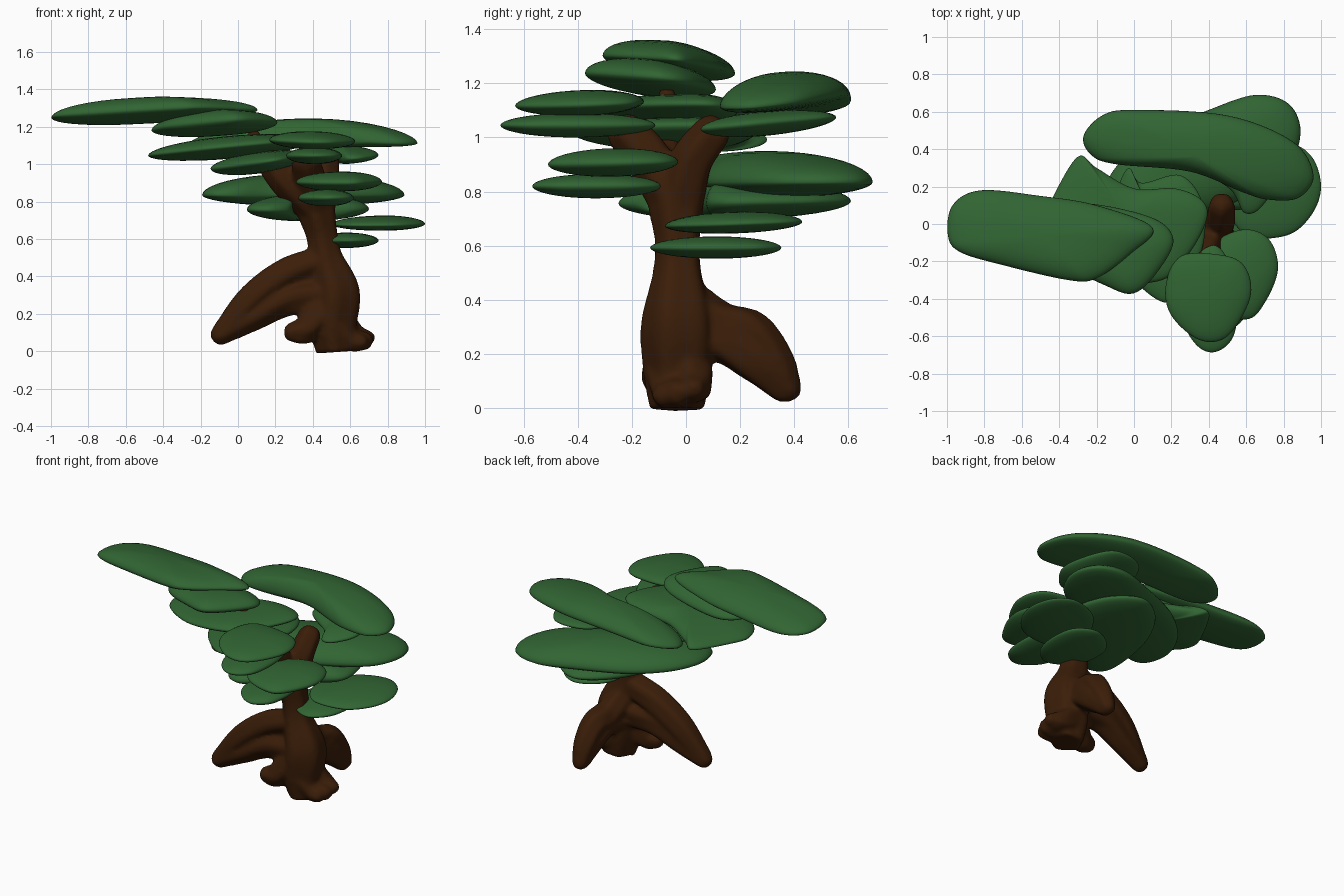
import bpy, bmesh, math
from mathutils import Vector

cube = bpy.data.objects.get("Cube")
if cube:
    bpy.data.objects.remove(cube, do_unlink=True)


def material(name, colour):
    mat = bpy.data.materials.new(name)
    mat.use_nodes = True
    mat.diffuse_color = (*colour, 1)
    bsdf = mat.node_tree.nodes["Principled BSDF"]
    bsdf.inputs["Base Color"].default_value = (*colour, 1)
    bsdf.inputs["Roughness"].default_value = 0.9
    return mat


LEAF = material("leaf green", (.031, .13, .033))
BARK = material("bark brown", (.043, .0125, .0025))


def spline(points, closed, steps=8):
    """Smooth curve through points of any dimension."""
    pts = [Vector(p) for p in points]
    n = len(pts)
    if not closed:
        pts = [pts[0] * 2 - pts[1]] + pts + [pts[-1] * 2 - pts[-2]]
    result = []
    for i in range(n if closed else n - 1):
        if closed:
            a, b, c, d = (pts[(i + k) % n] for k in (-1, 0, 1, 2))
        else:
            a, b, c, d = pts[i:i + 4]
        for s in range(steps):
            t = s / steps
            result.append(b + (c - a) * (t / 2)
                          + (a * 2 - b * 5 + c * 4 - d) * (t * t / 2)
                          + (b * 3 - a - c * 3 + d) * (t ** 3 / 2))
    if not closed:
        result.append(pts[-2])
    return result


def bridge(bm, rings):
    """Skin a stack of equal rings and close both ends."""
    loops = [[bm.verts.new(co) for co in ring] for ring in rings]
    count = len(loops[0])
    for low, high in zip(loops, loops[1:]):
        for i in range(count):
            j = (i + 1) % count
            bm.faces.new((low[i], low[j], high[j], high[i]))
    bm.faces.new(loops[0][::-1])
    bm.faces.new(loops[-1])


def finish(bm, name, mat):
    bmesh.ops.recalc_face_normals(bm, faces=bm.faces)
    for face in bm.faces:
        face.smooth = True
    mesh = bpy.data.meshes.new(name)
    bm.to_mesh(mesh)
    bm.free()
    mesh.materials.append(mat)
    obj = bpy.data.objects.new(name, mesh)
    bpy.context.collection.objects.link(obj)
    return obj


def pad(name, outline, z, up, down, tilt=(0, 0), sag=0):
    """Lens-shaped leaf cushion over a free outline, tilted in x and y, drooping along x."""
    rim = spline(outline, True)
    centre = sum(rim, Vector((0, 0))) / len(rim)
    slope = Vector(tilt)
    rings = []
    levels = 10
    for k in range(-levels, levels + 1):
        angle = k / levels * math.radians(87)
        height = abs(math.sin(angle)) ** 1.05 * (up if k > 0 else -down)
        ring = []
        for p in rim:
            offset = (p - centre) * math.cos(angle)
            lift = offset.dot(slope) - sag * offset.x ** 2
            ring.append((*(centre + offset), z + height + lift))
        rings.append(ring)
    bm = bmesh.new()
    bridge(bm, rings)
    return finish(bm, name, LEAF)


def oval(x, y, rx, ry, wobble=.05):
    """Slightly uneven oval outline."""
    points = []
    for i in range(9):
        a = math.tau * i / 9
        r = 1 + wobble * math.sin(3 * a + 9 * x)
        points.append((x + rx * r * math.cos(a), y + ry * r * math.sin(a)))
    return points


def limb(bm, path):
    """Fluted tapering tube along (x, y, z, radius) points."""
    line = spline(path, False)
    rings = []
    for i, p in enumerate(line):
        ahead = line[min(i + 1, len(line) - 1)].xyz
        tangent = (ahead - line[max(i - 1, 0)].xyz).normalized()
        side = tangent.cross(Vector((1, -.9, 0))).normalized()
        other = tangent.cross(side)
        ring = []
        for k in range(30):
            a = math.tau * k / 30
            r = p.w * (1 + .06 * math.cos(5 * a))
            ring.append(p.xyz + side * (r * math.cos(a)) + other * (r * math.sin(a)))
        rings.append(ring)
    # Round off the tip
    end, push = rings[-1], tangent * line[-1].w
    mid = line[-1].xyz
    for shrink, out in ((.8, .5), (.4, .8)):
        rings.append([mid + (co - mid) * shrink + push * out for co in end])
    bridge(bm, rings)


# Trunk, roots and branches fused into one smooth body
bm = bmesh.new()
limb(bm, [(.52, -.03, -.005, .1), (.51, -.03, .15, .125), (.52, -.03, .32, .13),
          (.47, -.03, .5, .09), (.45, -.03, .62, .083), (.42, -.035, .75, .1),
          (.4, -.04, .86, .095)])
# Tall roots are two stacked limbs
roots = [
    [(.44, -.03, .48, .08), (.25, -.03, .41, .085), (.07, -.04, .28, .08), (-.09, -.06, .1, .055)],
    [(.46, -.03, .3, .1), (.25, -.03, .275, .09), (.07, -.04, .18, .075), (-.1, -.06, .085, .055)],
    [(.47, 0, .4, .08), (.5, .12, .31, .085), (.52, .24, .28, .08),
     (.53, .33, .17, .07), (.53, .38, .065, .05)],
    [(.48, 0, .27, .09), (.51, .14, .25, .085), (.53, .26, .17, .08), (.53, .36, .065, .05)],
    [(.46, -.06, .22, .09), (.36, -.09, .115, .075), (.29, -.1, .1, .055)],
    [(.5, -.06, .14, .1), (.6, -.07, .06, .06), (.66, -.08, .045, .045)],
    [(.52, -.03, .12, .1), (.61, -.03, .065, .065), (.68, -.03, .055, .05)],
    [(.52, 0, .15, .1), (.62, .03, .085, .07), (.7, .03, .07, .04)],
]
branches = [
    [(.41, -.04, .76, .09), (.24, -.09, .93, .085), (.12, -.07, 1.08, .055), (.08, -.07, 1.17, .03)],
    [(.42, -.05, .78, .09), (.38, -.15, .94, .085), (.36, -.22, 1.02, .075)],
    [(.43, -.02, .76, .09), (.46, .02, .91, .08), (.47, .1, 1.02, .07)],
]
for path in roots + branches:
    limb(bm, path)
trunk = finish(bm, "trunk_and_roots", BARK)
fuse = trunk.modifiers.new("Fuse", 'REMESH')
fuse.mode = 'VOXEL'
fuse.voxel_size = .012
fuse.use_smooth_shade = True
soften = trunk.modifiers.new("Soften", 'SMOOTH')
soften.factor = .5
soften.iterations = 10

# Long cushions reaching out to the right side
pad("crown_top_pad",
    [(-.995, -.06), (-.97, .1), (-.82, .18), (-.5, .15), (-.2, .1), (.1, -.02),
     (-.02, -.16), (-.2, -.29), (-.35, -.3), (-.7, -.22), (-.93, -.15)],
    1.27, .085, .05, (.035, -.1))
pad("crown_second_pad",
    [(.21, -.08), (.13, -.25), (0, -.37), (-.15, -.33), (-.38, -.2),
     (-.46, 0), (-.3, .11), (.08, .04)],
    1.21, .078, .055, (.05, -.1))
pad("crown_third_pad",
    [(-.48, 0), (-.43, .15), (-.3, .36), (-.2, .3), (0, .19), (.22, .19), (.36, .13),
     (.39, .03), (.3, -.15), (.15, -.3), (-.15, -.3), (-.4, -.15)],
    1.085, .065, .055, (.09, -.03))
pad("crown_fourth_pad",
    [(-.14, -.1), (-.1, .15), (-.03, .3), (.04, .22), (.25, .26), (.37, .1),
     (.36, -.15), (.22, -.41), (.05, -.35)],
    1.01, .055, .06, (.13, 0))

# Broad cushions over the back
pad("back_top_pad",
    [(-.27, .47), (-.17, .58), (0, .61), (.5, .58), (.85, .44), (.96, .26), (.88, .14),
     (.72, .13), (.58, .17), (.3, .28), (-.1, .32), (-.23, .37)],
    1.142, .1, .05, (.03, .08), .1)
pad("back_top_under_pad",
    [(.75, .25), (.68, .09), (.59, .06), (.52, .18), (.33, .33), (.4, .52), (.62, .53)],
    1.05, .045, .045, (.02, .09))
pad("back_middle_pad",
    [(.65, .69), (.83, .64), (.89, .48), (.8, .28), (.5, .1), (.2, .02), (-.02, -.09),
     (-.15, -.07), (-.19, .1), (-.1, .3), (.1, .48), (.4, .61)],
    .835, .115, .06)
pad("back_lower_pad",
    [(.7, .22), (.62, .09), (.43, .06), (.31, -.04), (.27, -.18), (.15, -.25),
     (.05, -.15), (.09, .2), (.23, .48), (.43, .61), (.62, .48)],
    .76, .08, .065, (0, .01))

# Low cushions on the left side
pad("left_upper_pad",
    [(1, .2), (.95, .36), (.82, .43), (.62, .35), (.5, .12), (.6, -.06), (.82, -.06), (.95, .05)],
    .68, .045, .035, (0, .03))
pad("left_lower_pad", oval(.58, .115, .18, .24), .592, .042, .04)

# Stacked cushions at the front
pad("front_top_pad",
    [(.17, -.33), (.2, -.49), (.35, -.62), (.5, -.6), (.62, -.4), (.6, -.24), (.49, -.17), (.25, -.17)],
    1.125, .05, .045, (-.02, .03))
pad("front_second_pad", oval(.41, -.41, .15, .285), 1.045, .045, .045)
pad("front_third_pad",
    [(.31, -.3), (.4, -.45), (.6, -.51), (.7, -.42), (.77, -.24), (.72, -.08), (.58, -.03), (.4, -.12)],
    .905, .055, .05, (0, .02))
pad("front_fourth_pad", oval(.475, -.335, .15, .235), .82, .045, .045)
